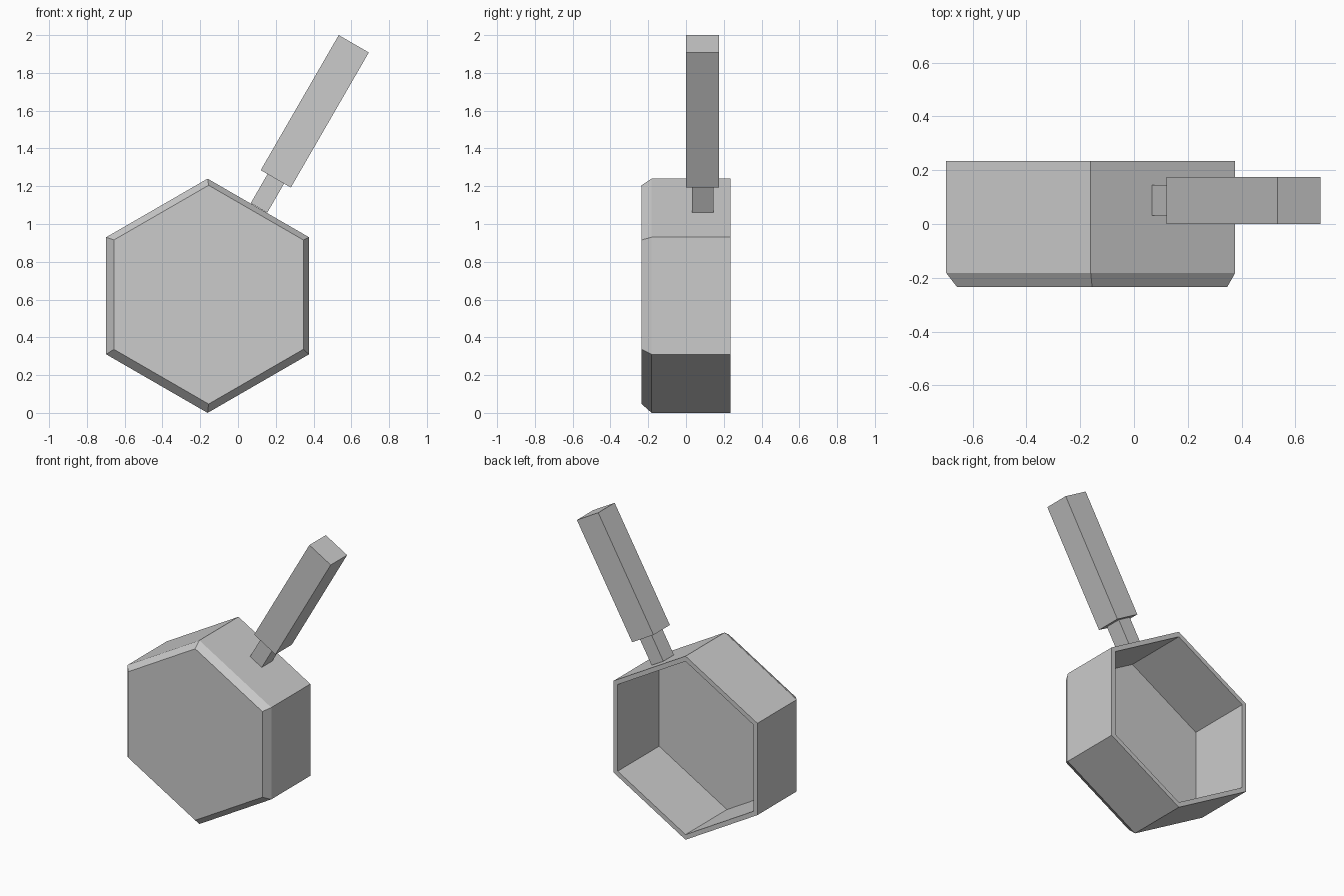
import bpy, bmesh, math
from mathutils import Vector, Matrix

if "Cube" in bpy.data.objects:
    bpy.data.objects.remove(bpy.data.objects["Cube"])


def make_object(name, bm):
    bmesh.ops.recalc_face_normals(bm, faces=bm.faces[:])
    mesh = bpy.data.meshes.new(name)
    bm.to_mesh(mesh)
    bm.free()
    obj = bpy.data.objects.new(name, mesh)
    bpy.context.collection.objects.link(obj)
    return obj


def hex_ring(bm, radius, y, cx=-0.161, cz=0.62):
    ring = []
    for i in range(6):
        a = math.radians(90 + 60 * i)
        ring.append(bm.verts.new((cx + radius * math.cos(a), y, cz + radius * math.sin(a))))
    return ring


def bar(name, start, end, width, depth):
    start, end = Vector(start), Vector(end)
    axis = (end - start).normalized()
    side = axis.cross(Vector((0, 1, 0)))
    rot = Matrix((side, Vector((0, 1, 0)), axis)).transposed().to_4x4()
    size = Matrix.Diagonal((width, depth, (end - start).length, 1))
    bm = bmesh.new()
    bmesh.ops.create_cube(bm, size=1, matrix=Matrix.Translation((start + end) / 2) @ rot @ size)
    return make_object(name, bm)


# Hexagonal pan: chamfered base facing front, open hollow facing back
bm = bmesh.new()
rings = [
    hex_ring(bm, 0.579, -0.235, -0.1555, 0.626),
    hex_ring(bm, 0.62, -0.182),
    hex_ring(bm, 0.62, 0.235),
    hex_ring(bm, 0.585, 0.235),
    hex_ring(bm, 0.585, -0.207),
]
for a, b in zip(rings, rings[1:]):
    for i in range(6):
        j = (i + 1) % 6
        bm.faces.new((a[i], a[j], b[j], b[i]))
bm.faces.new(rings[0])
bm.faces.new(rings[-1])
make_object("pan_body", bm)

# Neck joining the pan wall to the grip
bar("handle_neck", (0.111, 0.089, 1.085), (0.2, 0.089, 1.239), 0.101, 0.113)

# Long square grip
bar("handle_grip", (0.2, 0.0875, 1.239), (0.613, 0.0875, 1.954), 0.184, 0.175)
